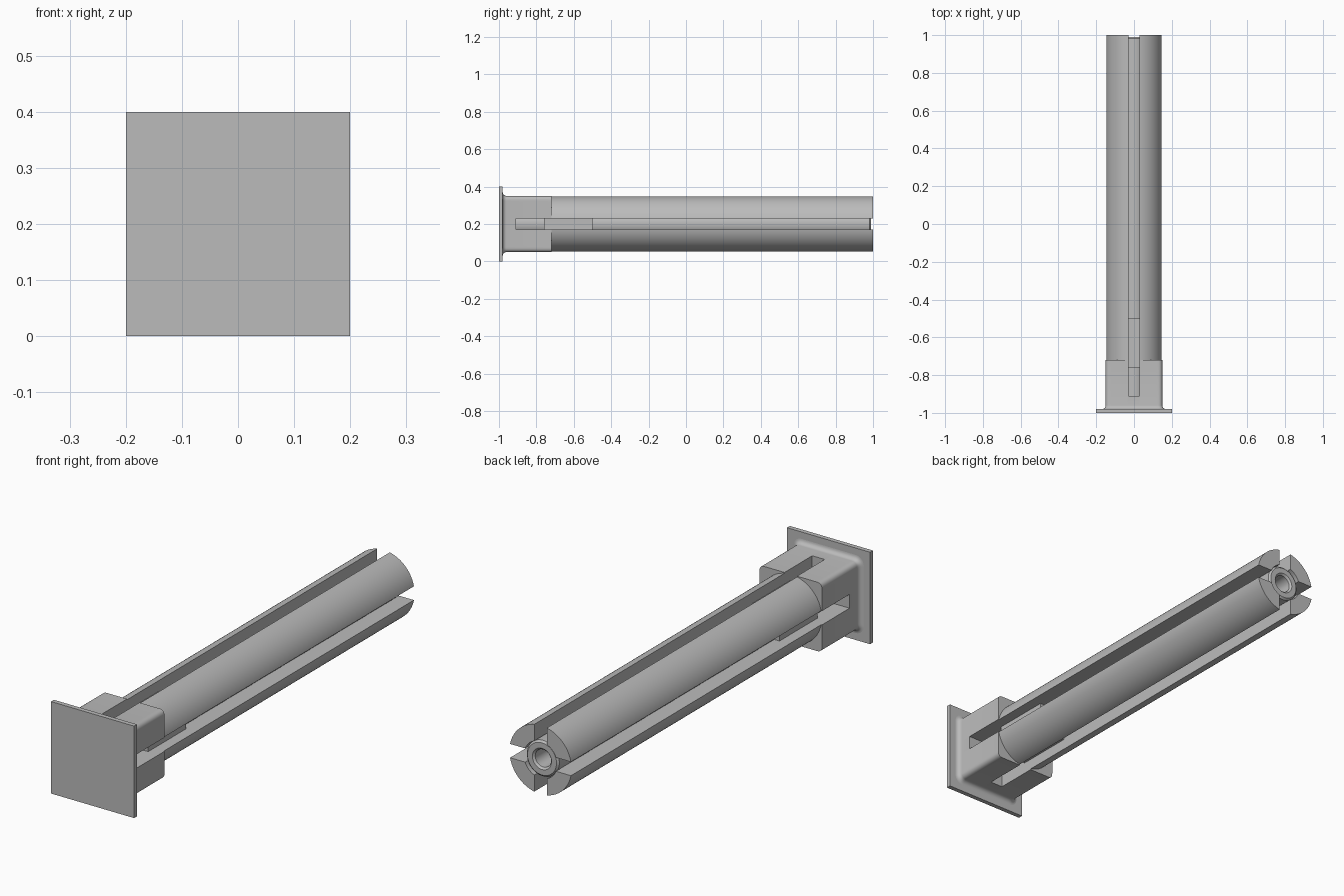
import bpy, bmesh
from math import cos, sin, sqrt, tau, pi
from mathutils import Matrix

cube = bpy.data.objects.get("Cube")
if cube:
    bpy.data.objects.remove(cube)

MID = 0.2          # height of the long axis
SEGMENTS = 192

grey = bpy.data.materials.new("mid grey")
colour = (0.5, 0.5, 0.5, 1)
grey.use_nodes = True
grey.diffuse_color = colour
grey.node_tree.nodes["Principled BSDF"].inputs["Base Color"].default_value = colour


def finish(bm, name):
    bmesh.ops.recalc_face_normals(bm, faces=bm.faces)
    mesh = bpy.data.meshes.new(name)
    bm.to_mesh(mesh)
    bm.free()
    mesh.materials.append(grey)
    obj = bpy.data.objects.new(name, mesh)
    bpy.context.collection.objects.link(obj)
    return obj


def box(name, x, y, z):
    """Box from (low, high) pairs, z measured from the long axis."""
    bm = bmesh.new()
    size = [b - a for a, b in (x, y, z)]
    place = Matrix.Translation([(a + b) / 2 for a, b in (x, y, z)])
    lift = Matrix.Translation((0, 0, MID))
    bmesh.ops.create_cube(bm, size=1, matrix=lift @ place @ Matrix.Diagonal(size + [1]))
    return finish(bm, name)


def loft(name, sections):
    """Closed skin through (y, radius function) sections along the axis."""
    bm = bmesh.new()
    rings = []
    for y, radius in sections:
        angles = [tau * i / SEGMENTS for i in range(SEGMENTS)]
        rings.append([bm.verts.new((radius(a) * cos(a), y, MID + radius(a) * sin(a)))
                      for a in angles])
    for low, high in zip(rings, rings[1:]):
        for i in range(SEGMENTS):
            j = (i + 1) % SEGMENTS
            bm.faces.new((low[i], low[j], high[j], high[i]))
    bm.faces.new(rings[0])
    bm.faces.new(rings[-1])
    return finish(bm, name)


def circle(r):
    return lambda a: r


def rounded_square(half, r):
    inner = half - r

    def radius(a):
        c, s = abs(cos(a)), abs(sin(a))
        t = half / max(c, s)
        if t * min(c, s) > inner:
            t = inner * (c + s) + sqrt(max(0, (inner * (c + s)) ** 2 - 2 * inner ** 2 + r * r))
        return t
    return radius


def cut(target, cutter):
    mod = target.modifiers.new("cut", 'BOOLEAN')
    mod.operation = 'DIFFERENCE'
    mod.solver = 'EXACT'
    mod.object = cutter
    bpy.context.view_layer.objects.active = target
    bpy.ops.object.modifier_apply(modifier=mod.name)
    bpy.data.objects.remove(cutter)


def smooth(obj):
    bpy.ops.object.select_all(action='DESELECT')
    obj.select_set(True)
    bpy.context.view_layer.objects.active = obj
    bpy.ops.object.shade_smooth_by_angle(angle=pi / 6)


# Square end plate
box("end_plate", (-0.2, 0.2), (-1, -0.98), (-0.2, 0.2))

# Square collar with a coved foot, stepping down to the round sleeve
sections = [(-0.985, rounded_square(0.17, 0.04))]
for i in range(7):
    a = pi / 2 * i / 6
    flare = 0.02 * (1 - sin(a))
    sections.append((-0.96 - 0.02 * cos(a), rounded_square(0.15 + flare, 0.02 + flare)))
sections += [(-0.72, rounded_square(0.15, 0.02)), (-0.72, circle(0.1495)), (1, circle(0.1495))]
sleeve = loft("slotted_sleeve", sections)

# Bore and the crossed slots
SLOT = 0.03
cut(sleeve, loft("bore_cutter", [(-0.91, circle(0.08)), (1.1, circle(0.08))]))
cut(sleeve, box("side_slot_cutter", (-0.3, 0.3), (-0.9101, 1.2), (-SLOT, SLOT)))
cut(sleeve, box("upright_slot_cutter", (-SLOT, SLOT), (-0.9102, 1.3), (-0.3, 0.3)))
smooth(sleeve)

# Core tube with chamfered mouth and a blind hole
core = loft("core_tube", [(y, circle(r)) for y, r in (
    (-0.91, 0.078), (0.982, 0.078), (0.99, 0.07), (0.99, 0.046),
    (0.982, 0.038), (-0.7, 0.038))])
smooth(core)

# Keys filling the foot of each slot
KEY = SLOT - 0.0005
box("side_keys", (-0.1, 0.1), (-0.76, -0.5), (-KEY, KEY))
box("upright_keys", (-KEY, KEY), (-0.76, -0.5), (-0.1, 0.1))
